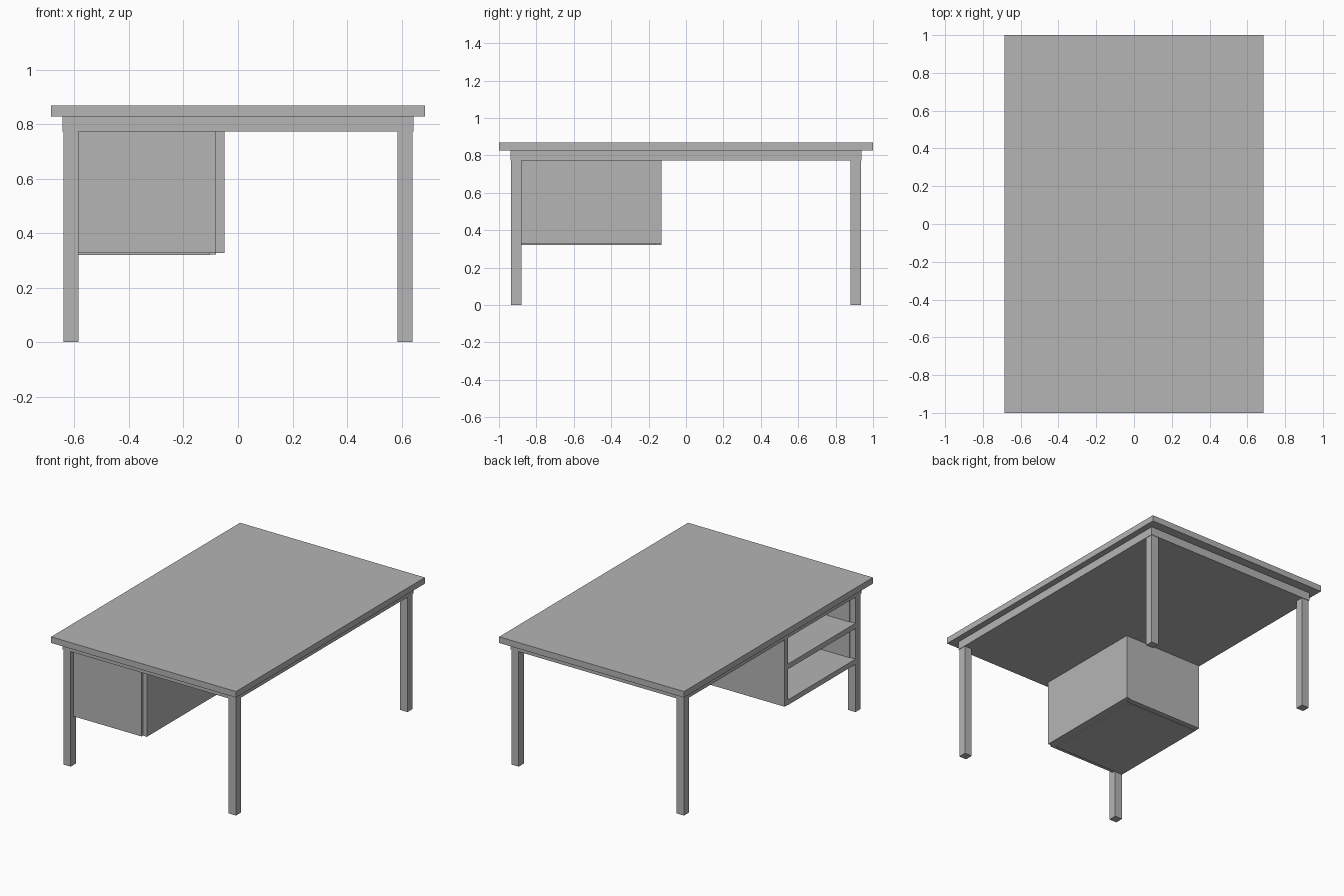
import bpy

old = bpy.data.objects.get("Cube")
if old:
    bpy.data.objects.remove(old, do_unlink=True)

# Single flat colour
grey = bpy.data.materials.new("plain_grey")
grey.use_nodes = True
color = (0.46, 0.46, 0.46, 1)
grey.diffuse_color = color
grey.node_tree.nodes["Principled BSDF"].inputs["Base Color"].default_value = color


def box(name, xs, ys, zs):
    """Box spanning the given (min, max) range on each axis."""
    spans = (xs, ys, zs)
    bpy.ops.mesh.primitive_cube_add(size=1, location=[sum(s) / 2 for s in spans])
    ob = bpy.context.object
    ob.name = name
    ob.scale = [s[1] - s[0] for s in spans]
    bpy.ops.object.transform_apply(location=False, rotation=False, scale=True)
    ob.data.materials.append(grey)
    return ob


# Tabletop and the solid apron slab below it
TOP, LIP, APRON = 0.868, 0.827, 0.772
box("tabletop", (-0.685, 0.685), (-1, 1), (LIP, TOP))
box("apron", (-0.643, 0.643), (-0.938, 0.938), (APRON, LIP))

# Four square legs
for sx, side in ((1, "left"), (-1, "right")):
    for sy, end in ((-1, "front"), (1, "back")):
        xs = sorted((sx * 0.585, sx * 0.64))
        ys = sorted((sy * 0.88, sy * 0.935))
        box(f"{end}_{side}_leg", xs, ys, (0, APRON))

# Hanging cabinet, open towards the right side
OPEN, INNER, OUTER = -0.64, -0.08, -0.05
BACK = -0.165
box("cabinet_side_panel", (INNER, OUTER), (-0.893, -0.13), (0.327, APRON))
box("cabinet_back_panel", (OPEN, INNER), (BACK, -0.13), (0.322, APRON))
box("cabinet_front_panel", (-0.6, INNER), (-0.907, -0.875), (0.327, APRON))
box("cabinet_bottom", (OPEN, -0.105), (-0.88, BACK), (0.32, 0.355))
box("cabinet_bottom_filler", (-0.105, INNER), (-0.88, BACK), (0.327, 0.355))
box("cabinet_shelf", (OPEN, INNER), (-0.88, BACK), (0.56, 0.595))
